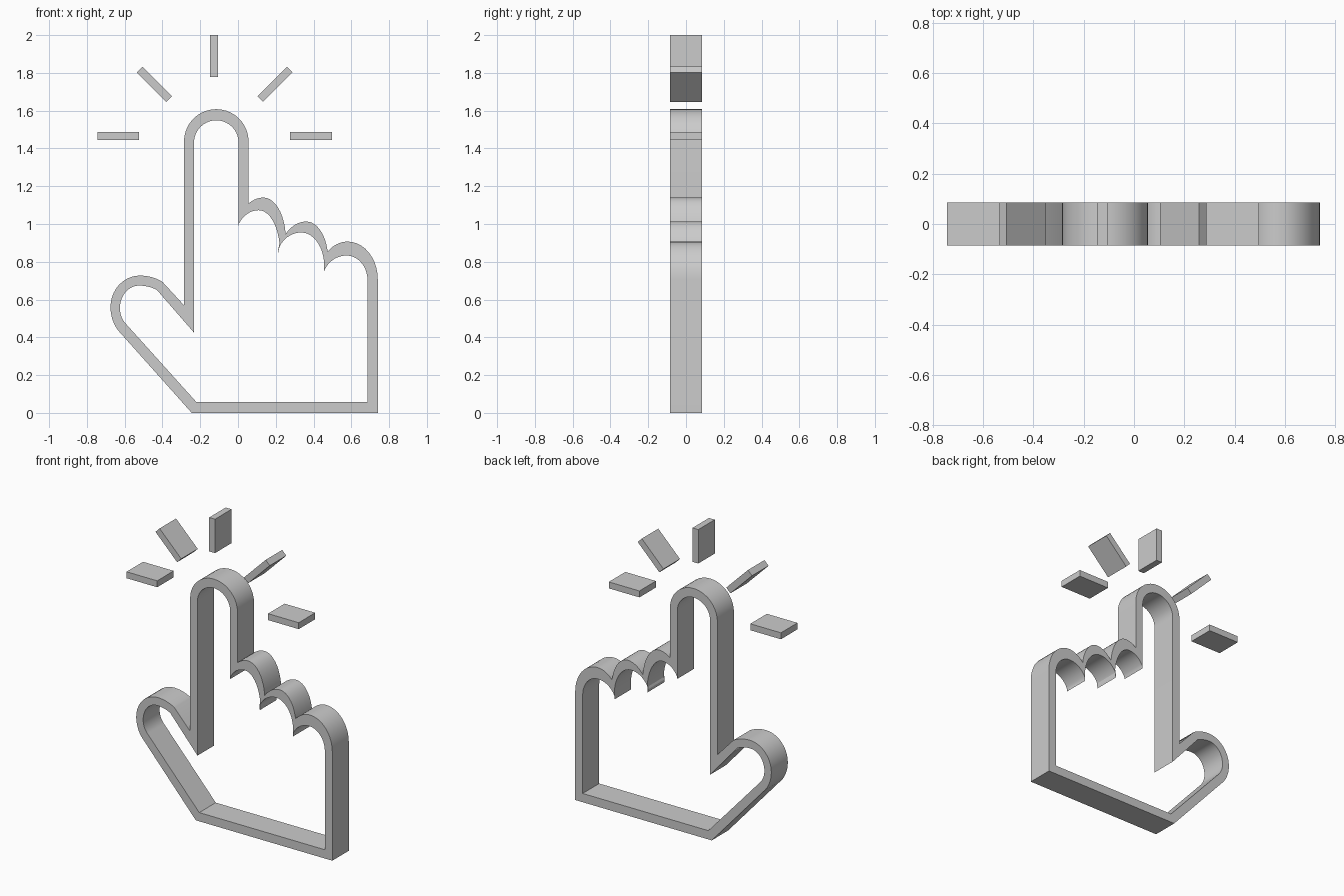
import bpy, bmesh
from math import sin, cos, radians
from mathutils import Matrix, Vector

if "Cube" in bpy.data.objects:
    bpy.data.objects.remove(bpy.data.objects["Cube"], do_unlink=True)

DEPTH = 0.17

grey = bpy.data.materials.new("light_grey")
grey.use_nodes = True
colour = (0.6, 0.6, 0.6, 1)
grey.diffuse_color = colour
grey.node_tree.nodes["Principled BSDF"].inputs["Base Color"].default_value = colour


def arc(cx, cz, rx, rz, start, end, steps=10):
    """Points along part of an ellipse, angles in degrees."""
    angles = [radians(start + (end - start) * i / steps) for i in range(steps + 1)]
    return [(cx + rx * cos(a), cz + rz * sin(a)) for a in angles]


def knuckle(top_x, top_z, right, left, start, end):
    """Arch of two quarter ellipses that meet at the top; right and left are radii."""
    return (arc(top_x, top_z - right[1], *right, start, 90)
            + arc(top_x, top_z - left[1], *left, 90, end)[1:])


def finish(bm, name):
    bmesh.ops.recalc_face_normals(bm, faces=bm.faces)
    mesh = bpy.data.meshes.new(name)
    bm.to_mesh(mesh)
    bm.free()
    mesh.materials.append(grey)
    obj = bpy.data.objects.new(name, mesh)
    bpy.context.collection.objects.link(obj)
    return obj


# Outer contour of the hand, anticlockwise from the wrist
outer = [(-0.245, 0), (0.74, 0)]
outer += knuckle(0.58, 0.907, (0.16, 0.2), (0.158, 0.207), 0, 132)
outer += knuckle(0.362, 1.013, (0.115, 0.2), (0.16, 0.24), 17, 134)
outer += knuckle(0.135, 1.14, (0.118, 0.22), (0.16, 0.24), 9, 120)
outer += arc(-0.115, 1.437, 0.171, 0.171, 0, 180, 20)
outer += [(-0.286, 0.57)]
outer += knuckle(-0.52, 0.727, (0.2, 0.167), (0.155, 0.167), 53, 180)
outer += arc(-0.52, 0.56, 0.155, 0.183, 180, 230)[1:]

# Inner contour, with pointed notches between the knuckles
inner = [(-0.22, 0.057), (0.686, 0.057)]
inner += knuckle(0.575, 0.833, (0.111, 0.133), (0.128, 0.13), 0, 160)
inner += [(0.455, 0.733)]
inner += knuckle(0.335, 0.955, (0.122, 0.18), (0.13, 0.14), 10, 160)
inner += [(0.217, 0.842)]
inner += knuckle(0.11, 1.073, (0.112, 0.22), (0.12, 0.14), 12, 150)
inner += [(0.003, 0.987)]
inner += arc(-0.115, 1.431, 0.118, 0.118, 0, 180, 20)
inner += [(-0.233, 0.425)]
inner += knuckle(-0.525, 0.674, (0.16, 0.119), (0.1, 0.119), 53, 180)
inner += arc(-0.525, 0.555, 0.1, 0.115, 180, 230)[1:]

# Hand outline: fill between the contours, then extrude through the depth
bm = bmesh.new()
edges = []
for contour in (outer, inner):
    verts = [bm.verts.new((x, -DEPTH / 2, z)) for x, z in contour]
    edges += [bm.edges.new((v, verts[i - 1])) for i, v in enumerate(verts)]
bmesh.ops.triangle_fill(bm, use_beauty=True, edges=edges)
result = bmesh.ops.extrude_face_region(bm, geom=bm.faces[:], use_keep_orig=True)
moved = [g for g in result["geom"] if isinstance(g, bmesh.types.BMVert)]
bmesh.ops.translate(bm, verts=moved, vec=Vector((0, DEPTH, 0)))
hand = finish(bm, "hand_outline")
bpy.ops.object.select_all(action='DESELECT')
hand.select_set(True)
bpy.context.view_layer.objects.active = hand
bpy.ops.object.shade_smooth_by_angle(angle=radians(30))

# Five rays around the fingertip: centre x, centre z, tilt
rays = {
    "ray_far_right": (-0.634, 1.466, 0),
    "ray_upper_right": (-0.443, 1.74, 45),
    "ray_top": (-0.127, 1.89, 90),
    "ray_upper_left": (0.196, 1.74, -45),
    "ray_far_left": (0.387, 1.466, 0),
}
for name, (x, z, tilt) in rays.items():
    bm = bmesh.new()
    place = (Matrix.Translation((x, 0, z)) @ Matrix.Rotation(radians(tilt), 4, 'Y')
             @ Matrix.Diagonal((0.221, DEPTH, 0.042, 1)))
    bmesh.ops.create_cube(bm, size=1, matrix=place)
    finish(bm, name)
